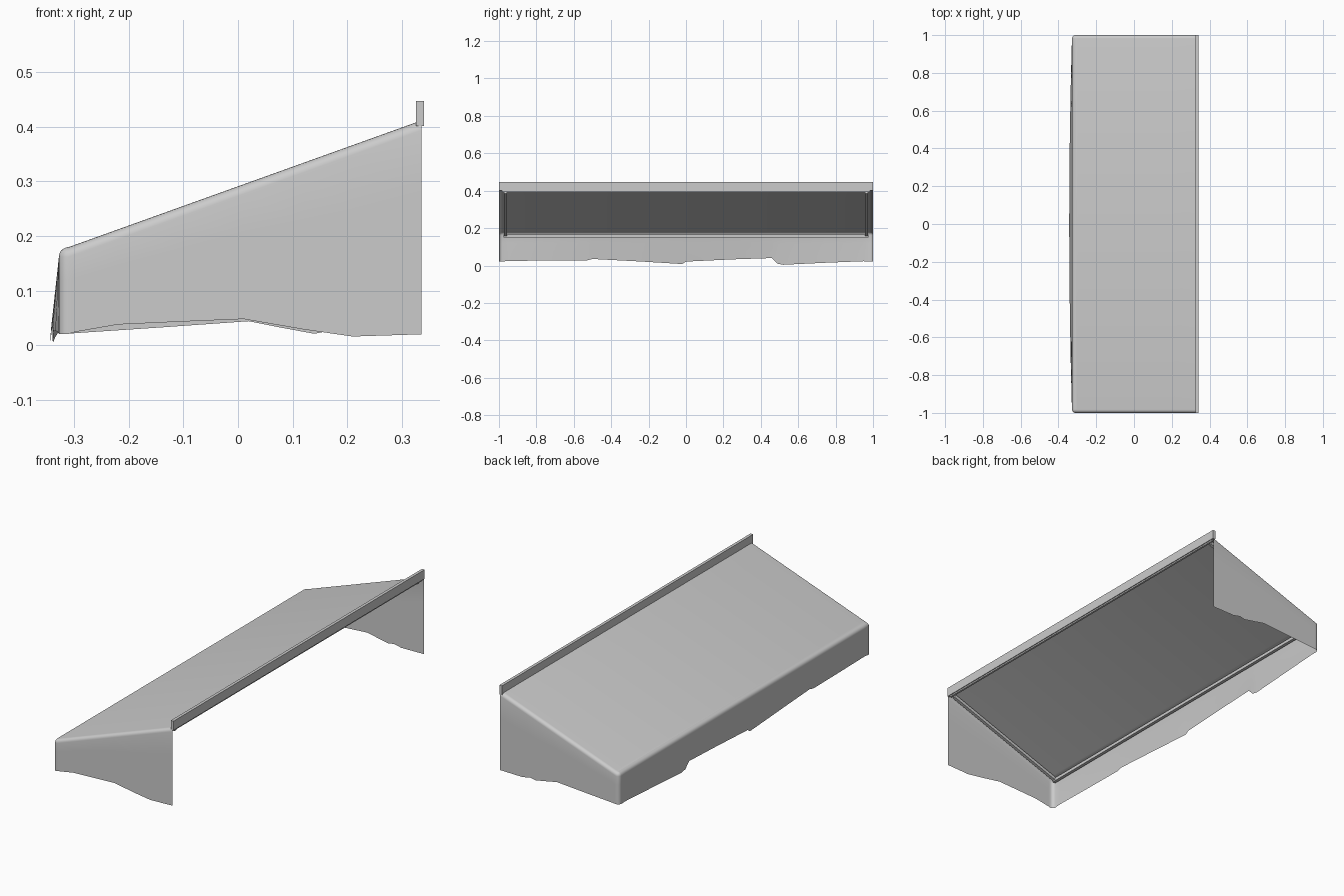
import bpy, bmesh, math
from mathutils import Vector

cube = bpy.data.objects.get("Cube")
if cube:
    bpy.data.objects.remove(cube, do_unlink=True)

grey = bpy.data.materials.new("light grey")
grey.use_nodes = True
grey.diffuse_color = (0.6, 0.6, 0.6, 1)
grey.node_tree.nodes["Principled BSDF"].inputs["Base Color"].default_value = (0.6, 0.6, 0.6, 1)

BACK, FRONT, END, R = 0.336, -0.328, 1.0, 0.018


def slope(x):
    return 0.291 + 0.359 * x


def make_object(name, bm, smooth=False):
    bmesh.ops.recalc_face_normals(bm, faces=bm.faces)
    mesh = bpy.data.meshes.new(name)
    bm.to_mesh(mesh)
    bm.free()
    mesh.materials.append(grey)
    ob = bpy.data.objects.new(name, mesh)
    bpy.context.collection.objects.link(ob)
    if smooth:
        bpy.ops.object.select_all(action='DESELECT')
        ob.select_set(True)
        bpy.context.view_layer.objects.active = ob
        bpy.ops.object.shade_smooth_by_angle(angle=math.radians(35))
    return ob


def bar(name, start, end, width, height):
    """Square bar between two points, with upright ends."""
    bm = bmesh.new()
    a, b = Vector(start), Vector(end)
    d = (b - a).normalized()
    side = d.cross(Vector((0, 0, 1))).normalized() * width / 2
    up = side.cross(d).normalized() * height / 2
    rings = [[bm.verts.new(p + s * side + u * up)
              for s, u in ((-1, -1), (1, -1), (1, 1), (-1, 1))] for p in (a, b)]
    for i in range(4):
        j = (i + 1) % 4
        bm.faces.new((rings[0][i], rings[0][j], rings[1][j], rings[1][i]))
    for ring in rings:
        bm.faces.new(ring)
    return make_object(name, bm)


# Ragged hem: (position along the side, hem height)
right_hem = [(BACK, .02), (.21, .016), (.12, .029), (.01, .048), (-.11, .043), (-.22, .038), (-.3, .024)]
left_hem = [(-.3, .022), (-.15, .032), (.02, .044), (.08, .032), (.14, .021), (.17, .027), (.21, .018), (BACK, .02)]
front_hem = [(-.95, .025), (-.75, .026), (-.53, .027), (-.5, .035), (-.25, .022), (-.02, .008),
             (0, .021), (.25, .033), (.46, .04), (.49, .01), (.52, .004), (.75, .015), (.95, .023)]

# Path round the canopy: x, y, outward normal, hem height, outward billow
path = [(x, -END, 0, -1, h, 0) for x, h in right_hem]


def corner(sign):
    pts = []
    for i in range(5):
        a = math.radians(22.5 * i)
        n = (-math.sin(a), -math.cos(a))
        pts.append((FRONT + R + R * n[0], sign * (END - R - R * n[1]), n[0], sign * -n[1] * -1, .021, 0))
    return pts


for i in range(5):
    a = math.radians(22.5 * i)
    nx, ny = -math.sin(a), -math.cos(a)
    path.append((FRONT + R + R * nx, -END + R + R * ny, nx, ny, .021, 0))
for y, h in front_hem:
    path.append((FRONT, y, -1, 0, h, .015 * (1 - y * y)))
for i in range(5):
    a = math.radians(22.5 * i)
    nx, ny = -math.cos(a), math.sin(a)
    path.append((FRONT + R + R * nx, END - R + R * ny, nx, ny, .021, 0))
path += [(x, END, 0, 1, h, 0) for x, h in left_hem]

# Canopy: hanging skirt, rounded upper edge and one flat sloping top
bm = bmesh.new()
rows = []
for t in (0, .35, .7, 1):
    row = []
    for x, y, nx, ny, hem, billow in path:
        top = slope(x + R * abs(nx)) - R
        row.append(bm.verts.new((x - billow * (1 - t), y, hem + (top - hem) * t)))
    rows.append(row)
for i in range(1, 6):
    a = math.radians(18 * i)
    inset = R * (1 - math.cos(a))
    row = []
    for x, y, nx, ny, hem, billow in path:
        z = slope(x + R * abs(nx)) - R + R * math.sin(a)
        row.append(bm.verts.new((x - nx * inset, y - ny * inset, z)))
    rows.append(row)
for low, high in zip(rows, rows[1:]):
    for i in range(len(path) - 1):
        bm.faces.new((low[i], low[i + 1], high[i + 1], high[i]))
bm.faces.new(rows[-1])
make_object("canopy", bm, True)

# Wall rail and its small lower lip
bar("wall_rail", (.333, -END, .424), (.333, END, .424), .015, .046)
bar("wall_rail_lip", (.331, -.985, .398), (.331, .985, .398), .01, .008)

# Support frame under the cloth
bar("front_bar", (-.312, -.975, .159), (-.312, .975, .159), .016, .016)
for name, s in (("right", -1), ("left", 1)):
    bar(name + "_side_bar", (-.312, s * .966, slope(-.312) - .016),
        (.325, s * .966, slope(.325) - .016), .016, .016)
